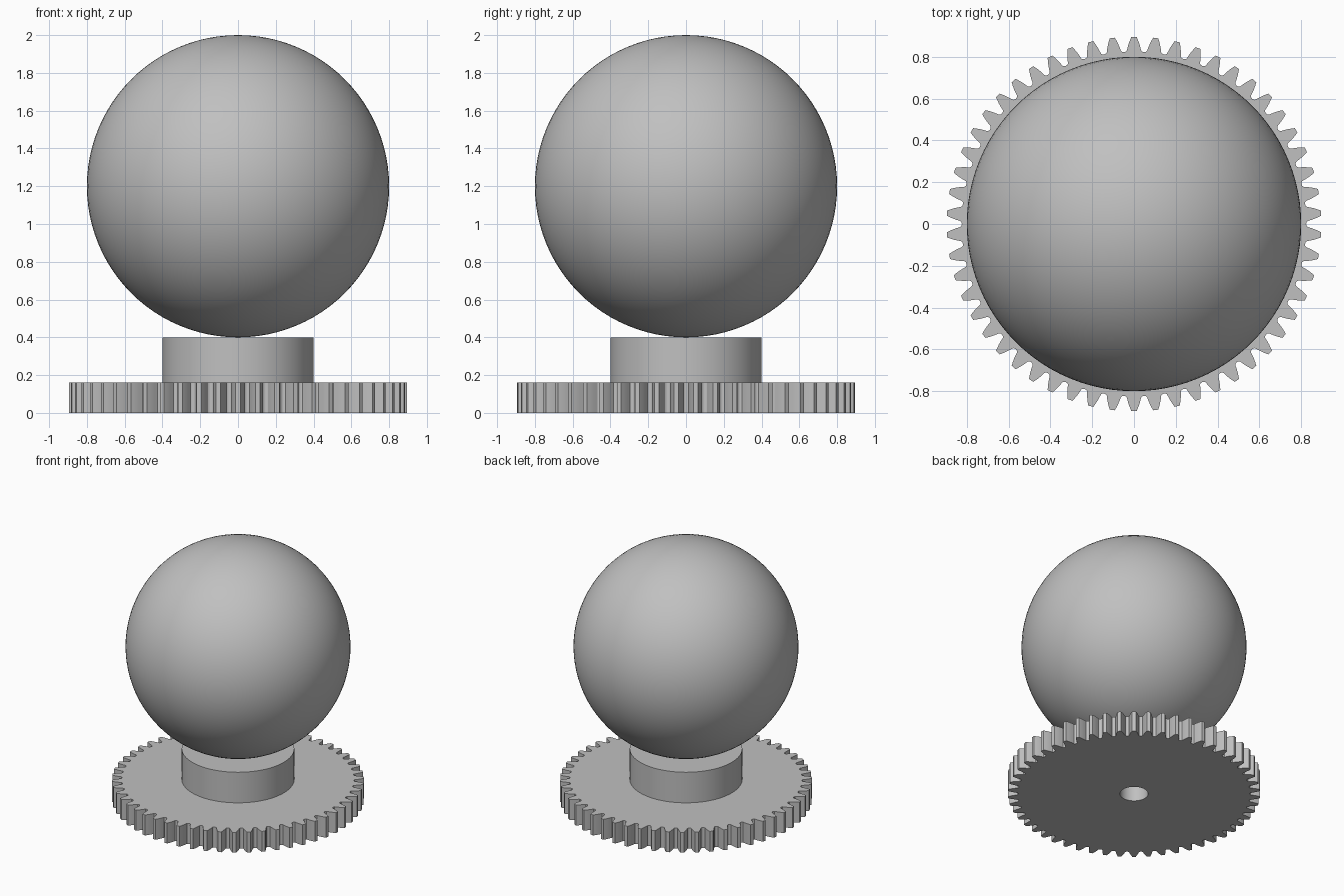
import bpy
import bmesh
from math import acos, cos, pi, radians, sin, tan

old = bpy.data.objects.get("Cube")
if old:
    bpy.data.objects.remove(old, do_unlink=True)

TEETH = 54
MODULE = 0.032
PITCH_R = TEETH * MODULE / 2
TIP_R = PITCH_R + MODULE
ROOT_R = PITCH_R - 1.25 * MODULE
PRESSURE = radians(20)
BASE_R = PITCH_R * cos(PRESSURE)
FILLET = 0.012
GEAR_TOP, HUB_TOP = 0.16, 0.4
HUB_R, BORE_R = 0.4, 0.1
BALL_R = 0.8

grey = bpy.data.materials.new("silver_grey")
grey.use_nodes = True
colour = (0.527, 0.527, 0.527, 1)
grey.diffuse_color = colour
grey.node_tree.nodes["Principled BSDF"].inputs["Base Color"].default_value = colour


def half_tooth_angle(r):
    """Half the angular thickness of an involute tooth at radius r."""
    a = acos(BASE_R / r)
    return pi / (2 * TEETH) + (tan(PRESSURE) - PRESSURE) - (tan(a) - a)


def tooth_outline():
    """Polar points (angle, radius) of the whole toothed rim."""
    low = ROOT_R + FILLET
    half_pitch = pi / TEETH
    gap = half_pitch - half_tooth_angle(low)
    # One side of a tooth, from the tip down to the middle of the gap
    side = []
    for i in range(5):
        r = TIP_R + (low - TIP_R) * i / 4
        side.append((half_tooth_angle(r), r))
    for i in range(1, 4):
        t = i / 3 * pi / 2
        side.append((half_pitch - gap * cos(t), low - FILLET * sin(t)))
    tooth = [(-a, r) for a, r in reversed(side[:-1])] + side
    return [(pi / 2 + k * 2 * half_pitch + a, r)
            for k in range(TEETH) for a, r in tooth]


def smooth(ob, angle):
    ob.data.materials.append(grey)
    bpy.ops.object.select_all(action="DESELECT")
    ob.select_set(True)
    bpy.context.view_layer.objects.active = ob
    bpy.ops.object.shade_smooth_by_angle(angle=radians(angle))


# Gear and hub: a closed loft through rings, with a bore down the middle
rim = tooth_outline()


def circle(radius):
    return [(a, radius) for a, _ in rim]


rings = [(circle(BORE_R), 0), (rim, 0), (rim, GEAR_TOP),
         (circle(HUB_R), GEAR_TOP), (circle(HUB_R), HUB_TOP),
         (circle(BORE_R), HUB_TOP)]
bm = bmesh.new()
loops = [[bm.verts.new((r * cos(a), r * sin(a), z)) for a, r in pts]
         for pts, z in rings]
n = len(rim)
for k, lower in enumerate(loops):
    upper = loops[(k + 1) % len(loops)]
    for i in range(n):
        j = (i + 1) % n
        bm.faces.new((lower[i], lower[j], upper[j], upper[i]))
bmesh.ops.recalc_face_normals(bm, faces=bm.faces)
mesh = bpy.data.meshes.new("gear_with_hub")
bm.to_mesh(mesh)
bm.free()
gear = bpy.data.objects.new("gear_with_hub", mesh)
bpy.context.collection.objects.link(gear)
smooth(gear, 30)

# Ball resting on the hub
bpy.ops.mesh.primitive_uv_sphere_add(segments=96, ring_count=48, radius=BALL_R,
                                     location=(0, 0, HUB_TOP + BALL_R))
ball = bpy.context.object
ball.name = "ball"
smooth(ball, 30)
